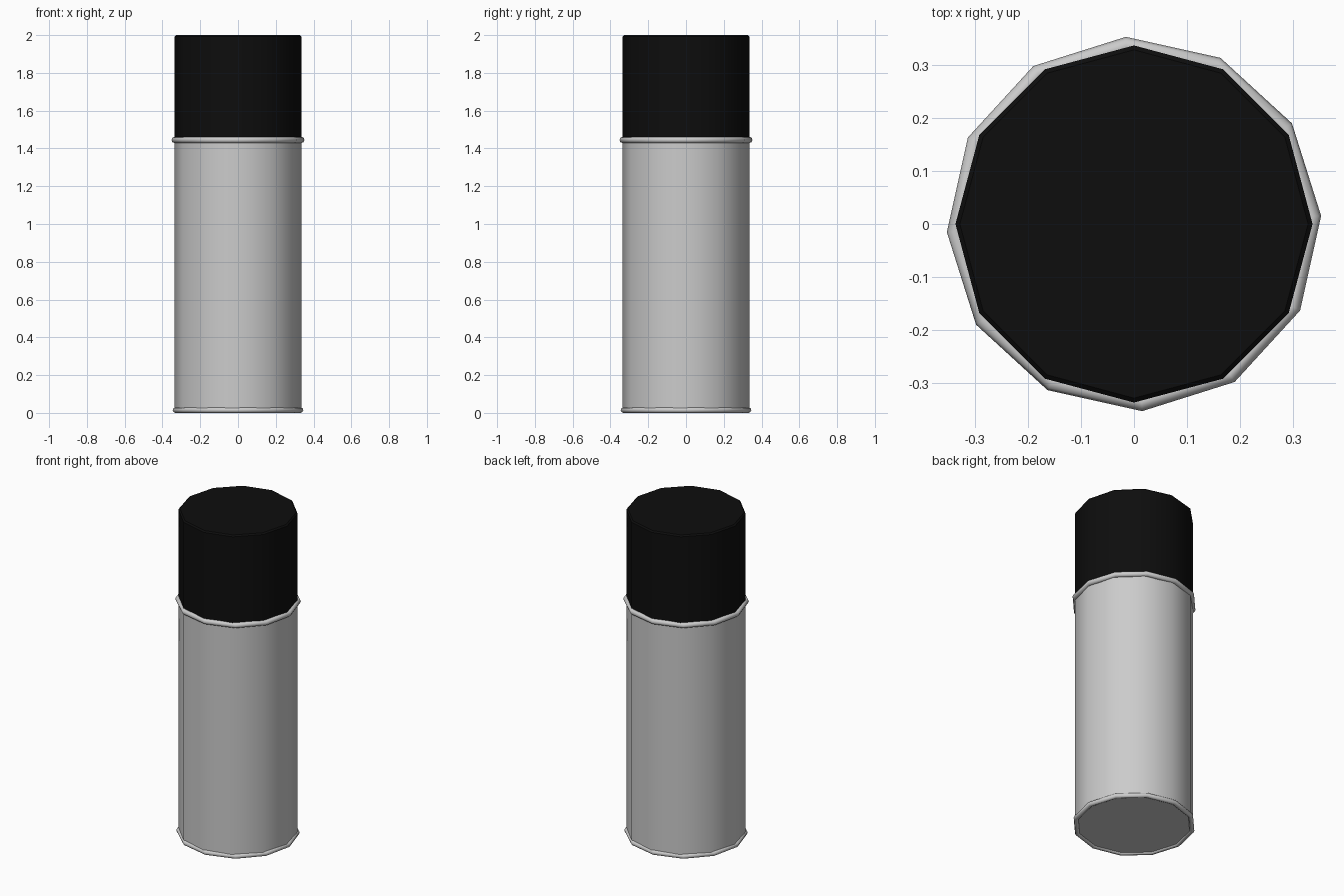
import bpy
from math import pi, radians

if "Cube" in bpy.data.objects:
    bpy.data.objects.remove(bpy.data.objects["Cube"])

SIDES = 12
RADIUS = 0.336


def smooth(obj, angle=40):
    bpy.ops.object.select_all(action='DESELECT')
    obj.select_set(True)
    bpy.context.view_layer.objects.active = obj
    bpy.ops.object.shade_smooth_by_angle(angle=radians(angle))


def cylinder(name, z0, z1):
    bpy.ops.mesh.primitive_cylinder_add(vertices=SIDES, radius=RADIUS, depth=z1 - z0,
                                        location=(0, 0, (z0 + z1) / 2))
    obj = bpy.context.object
    obj.name = name
    return obj


def rim(name, z, major, minor):
    bpy.ops.mesh.primitive_torus_add(major_segments=SIDES, minor_segments=8,
                                     major_radius=major, minor_radius=minor,
                                     location=(0, 0, z), rotation=(0, 0, radians(2.5)))
    obj = bpy.context.object
    obj.name = name
    smooth(obj, 50)
    return obj


# Can body
body = cylinder("can_body", 0.01, 1.445)
smooth(body)

# Dark cap with a slightly softened top edge
cap = cylinder("cap", 1.445, 2.0)
bevel = cap.modifiers.new("soft_edge", 'BEVEL')
bevel.width = 0.008
bevel.segments = 1
bevel.limit_method = 'ANGLE'
bevel.angle_limit = radians(60)
smooth(cap)
black = bpy.data.materials.new("cap_black")
black.diffuse_color = (0.004, 0.004, 0.004, 1)
black.use_nodes = True
black.node_tree.nodes["Principled BSDF"].inputs["Base Color"].default_value = black.diffuse_color
cap.data.materials.append(black)

# Rolled metal rims
rim("upper_rim", 1.445, 0.336, 0.0165)
rim("lower_rim", 0.0145, 0.332, 0.0145)
